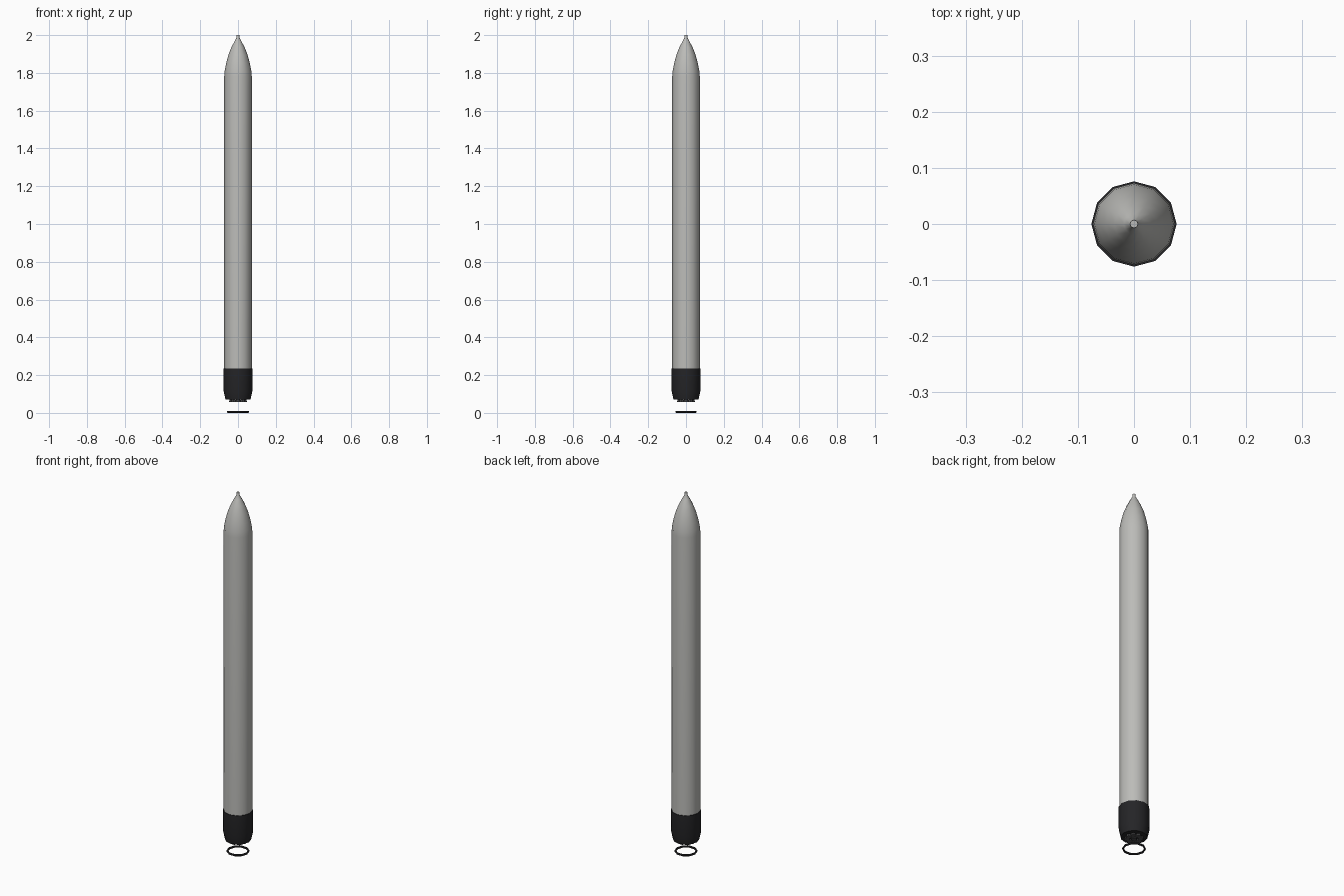
import bpy, bmesh, math

if "Cube" in bpy.data.objects:
    bpy.data.objects.remove(bpy.data.objects["Cube"])

def mat(name, c):
    m = bpy.data.materials.new(name)
    m.diffuse_color = (*c, 1)
    m.use_nodes = True
    m.node_tree.nodes["Principled BSDF"].inputs["Base Color"].default_value = m.diffuse_color
    return m

black = mat("black", (0.018, 0.018, 0.02))
dark = mat("dark_metal", (0.07, 0.07, 0.075))
white = mat("pale_grey", (0.5, 0.5, 0.48))

def lathe(name, profile, sides, material, cx=0, cy=0, caps=True, closed=False, angle=35):
    """Revolve (radius, z) points around a vertical axis."""
    bm = bmesh.new()
    rings = [[bm.verts.new((cx + r * math.cos(2 * math.pi * i / sides),
                            cy + r * math.sin(2 * math.pi * i / sides), z))
              for i in range(sides)] for r, z in profile]
    pairs = list(zip(rings, rings[1:]))
    if closed:
        pairs.append((rings[-1], rings[0]))
    for a, b in pairs:
        for i in range(sides):
            j = (i + 1) % sides
            bm.faces.new((a[i], a[j], b[j], b[i]))
    if caps and not closed:
        bm.faces.new(rings[0])
        bm.faces.new(rings[-1])
    bmesh.ops.recalc_face_normals(bm, faces=bm.faces)
    me = bpy.data.meshes.new(name)
    bm.to_mesh(me)
    bm.free()
    ob = bpy.data.objects.new(name, me)
    bpy.context.collection.objects.link(ob)
    me.materials.append(material)
    bpy.ops.object.select_all(action='DESELECT')
    ob.select_set(True)
    bpy.context.view_layer.objects.active = ob
    bpy.ops.object.shade_smooth_by_angle(angle=math.radians(angle))
    return ob

# Long body with curved nose
lathe("body_and_nose", [(0.073, 0.23), (0.073, 1.78), (0.0705, 1.81), (0.063, 1.85),
                        (0.051, 1.895), (0.035, 1.935), (0.018, 1.968),
                        (0.0085, 1.985), (0.007, 2.0)], 12, white)

# Black tail sleeve, tapered at the bottom
lathe("tail_sleeve", [(0.066, 0.07), (0.076, 0.115), (0.076, 0.235), (0.072, 0.235)],
      12, black)

# Engine cluster: one centre nozzle and eight around it
for k in range(9):
    a = math.radians(45 * k)
    d = 0 if k == 8 else 0.033
    lathe(f"nozzle_{k + 1}", [(0.008, 0.08), (0.015, 0.058)], 8, dark,
          d * math.cos(a), d * math.sin(a))

# Thin ring below the tail
n = 6
lathe("base_ring", [(0.054 + 0.005 * math.cos(2 * math.pi * i / n),
                     0.005 + 0.005 * math.sin(2 * math.pi * i / n) / math.sin(math.pi / 3))
                    for i in range(n)], 10, black, closed=True)
